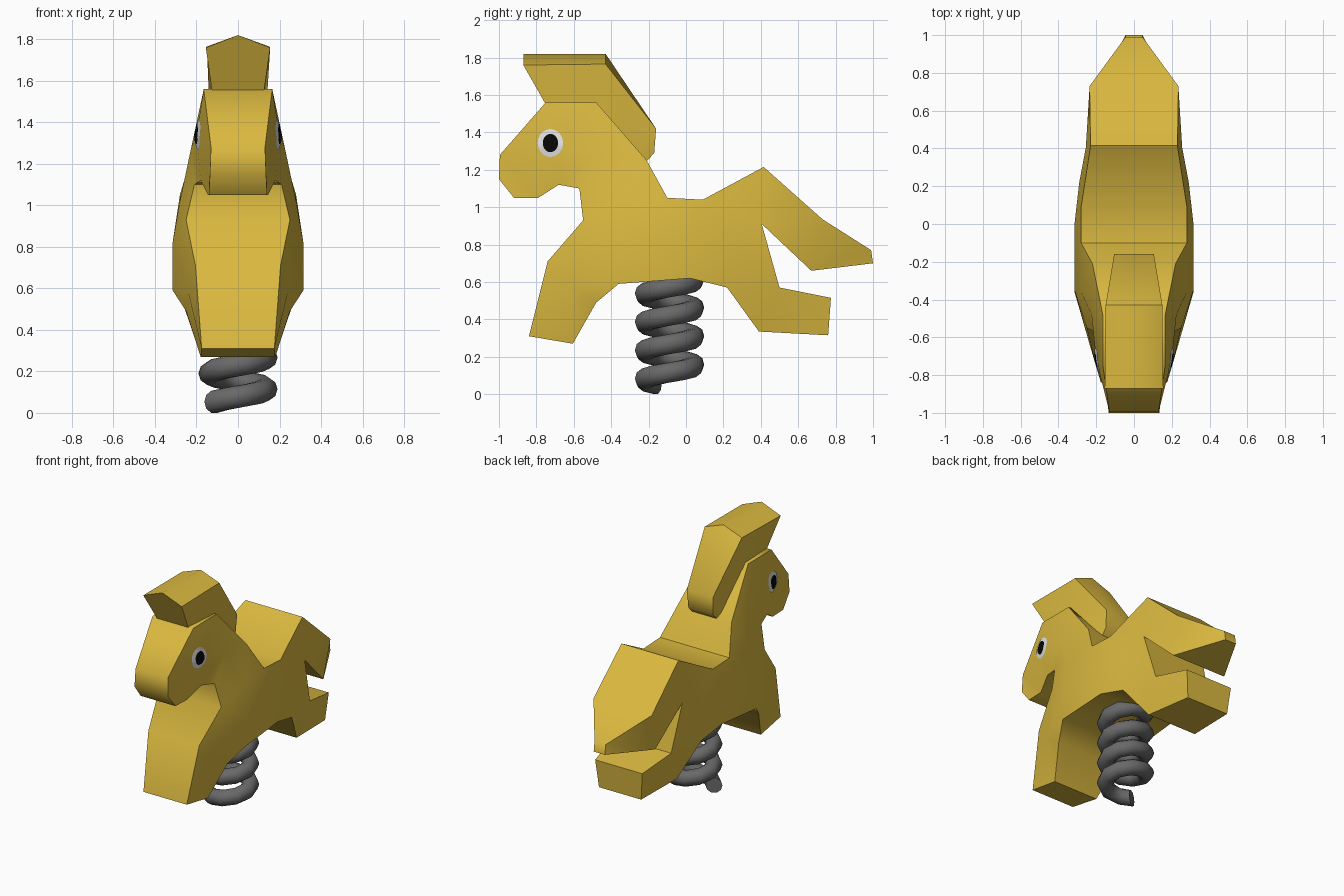
import bpy, bmesh, math
from mathutils import Vector
from mathutils.bvhtree import BVHTree
from mathutils.geometry import delaunay_2d_cdt

if "Cube" in bpy.data.objects:
    bpy.data.objects.remove(bpy.data.objects["Cube"])


def material(name, rgb):
    m = bpy.data.materials.new(name)
    m.diffuse_color = (*rgb, 1)
    m.use_nodes = True
    m.node_tree.nodes["Principled BSDF"].inputs["Base Color"].default_value = m.diffuse_color
    return m


YELLOW = material("yellow plastic", (0.70, 0.48, 0.05))
GREY = material("grey metal", (0.14, 0.14, 0.14))
WHITE = material("eye white", (0.75, 0.75, 0.75))
BLACK = material("pupil black", (0.002, 0.002, 0.002))


def finish(bm, name, mat, angle):
    bmesh.ops.recalc_face_normals(bm, faces=bm.faces)
    me = bpy.data.meshes.new(name)
    bm.to_mesh(me)
    ob = bpy.data.objects.new(name, me)
    bpy.context.collection.objects.link(ob)
    me.materials.append(mat)
    bpy.ops.object.select_all(action='DESELECT')
    ob.select_set(True)
    bpy.context.view_layer.objects.active = ob
    bpy.ops.object.shade_smooth_by_angle(angle=math.radians(angle))
    return ob


# Body: side outline as (y, z, half width)
outline = [
    (-0.995, 1.28, .13), (-1.0, 1.15, .135), (-.92, 1.05, .14), (-.79, 1.05, .145),
    (-.68, 1.12, .18), (-.57, 1.10, .21), (-.55, .93, .25), (-.74, .71, .205),
    (-.84, .31, .175), (-.605, .27, .18), (-.48, .49, .25), (-.36, .59, .315),
    (.02, .62, .305), (.22, .57, .28), (.39, .335, .20), (.76, .315, .17),
    (.775, .515, .19), (.50, .57, .23), (.405, .91, .255), (.67, .66, .22),
    (1.0, .70, .045), (.99, .77, .045), (.73, .935, .235), (.415, 1.215, .23),
    (.09, 1.04, .28), (-.10, 1.05, .28), (-.21, 1.25, .22), (-.48, 1.56, .165),
    (-.75, 1.56, .165)]
# Bulges inside the flanks
inner = [(-.72, 1.34, .20), (-.48, 1.28, .225), (-.36, 1.02, .28),
         (-.35, .82, .315), (.0, .82, .315), (.22, .85, .29), (-.62, .58, .24)]
pts = outline + inner
n = len(outline)
_, _, tris, orig, _, _ = delaunay_2d_cdt(
    [Vector(p[:2]) for p in pts], [], [list(range(n))], 1, 1e-5)

bm = bmesh.new()
sides = [[bm.verts.new((s * w, y, z)) for y, z, w in pts] for s in (-1, 1)]
for side in sides:
    for t in tris:
        bm.faces.new([side[orig[i][0]] for i in t])
for i in range(n):
    j = (i + 1) % n
    bm.faces.new((sides[0][i], sides[0][j], sides[1][j], sides[1][i]))
body_tree = BVHTree.FromBMesh(bm)
finish(bm, "body", YELLOW, 50)

# Mane: loft of sections, each (ridge, shoulder, base) as (half width, y, z)
sections = [
    ((0, -.87, 1.82), (.155, -.87, 1.76), (.125, -.75, 1.55)),
    ((0, -.43, 1.82), (.15, -.43, 1.765), (.14, -.46, 1.52)),
    ((0, -.16, 1.42), (.105, -.16, 1.42), (.12, -.26, 1.27)),
    ((0, -.17, 1.29), (.10, -.17, 1.29), (.10, -.215, 1.24))]
bm = bmesh.new()
rings = []
for ridge, shoulder, base in sections:
    loop = [ridge, shoulder, base] + [(-x, y, z) for x, y, z in (base, shoulder)]
    rings.append([bm.verts.new(p) for p in loop])
for a, b in zip(rings, rings[1:]):
    for i in range(5):
        j = (i + 1) % 5
        bm.faces.new((a[i], a[j], b[j], b[i]))
bm.faces.new(rings[0])
bm.faces.new(rings[-1])
finish(bm, "mane", YELLOW, 50)

# Spring: round section swept along a helix
STEPS, TURNS, SIDES = 10, 4, 10
R, TUBE, PITCH = .135, .056, .152
bm = bmesh.new()
rings = []
for k in range(STEPS * TURNS + 1):
    a = math.radians(212) + math.tau * k / STEPS
    out = Vector((math.cos(a), math.sin(a), 0))
    centre = out * R + Vector((0, -.088, .05 + PITCH * k / STEPS))
    rings.append([bm.verts.new(centre + TUBE * (
        out * math.cos(math.tau * i / SIDES) + Vector((0, 0, math.sin(math.tau * i / SIDES)))))
        for i in range(SIDES)])
for a, b in zip(rings, rings[1:]):
    for i in range(SIDES):
        j = (i + 1) % SIDES
        bm.faces.new((a[i], a[j], b[j], b[i]))
bm.faces.new(rings[0])
bm.faces.new(rings[-1])
low = min(v.co.z for v in bm.verts)
bmesh.ops.translate(bm, verts=bm.verts, vec=(0, 0, -low))
finish(bm, "spring", GREY, 50)


# Eyes: thin discs laid onto the sides of the head
def eye_disc(name, mat, s, ry, rz, lift):
    bm = bmesh.new()

    def on_head(y, z):
        hit = body_tree.ray_cast(Vector((s * 2, y, z)), Vector((-s, 0, 0)))[0]
        return bm.verts.new((hit.x + s * lift, y, z))

    cy, cz, count = -.725, 1.343, 20
    loops = [[on_head(cy + f * ry * math.cos(math.tau * i / count),
                      cz + f * rz * math.sin(math.tau * i / count)) for i in range(count)]
             for f in (.5, 1)]
    mid = on_head(cy, cz)
    for i in range(count):
        j = (i + 1) % count
        fs = [bm.faces.new((mid, loops[0][i], loops[0][j])),
              bm.faces.new((loops[0][i], loops[1][i], loops[1][j], loops[0][j]))]
    ob = finish(bm, name, mat, 50)
    # face outward
    if ob.data.polygons[0].normal.x * s < 0:
        ob.data.flip_normals()


for s, label in ((-1, "left"), (1, "right")):
    eye_disc("eye_white_" + label, WHITE, s, .068, .075, .004)
    eye_disc("pupil_" + label, BLACK, s, .041, .049, .008)
